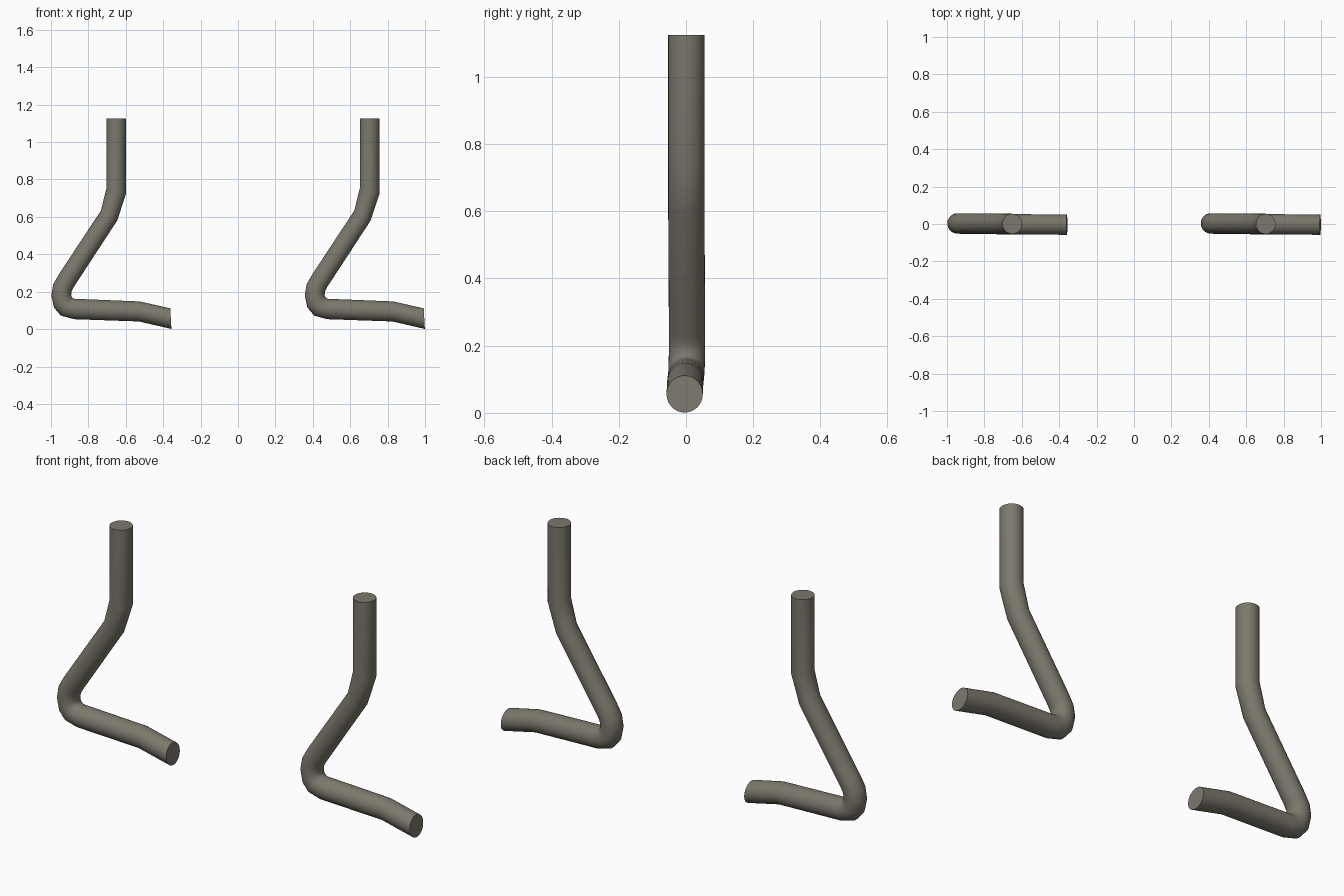
import bpy, bmesh, math
from mathutils import Vector

if "Cube" in bpy.data.objects:
    bpy.data.objects.remove(bpy.data.objects["Cube"])

SIDES = 32
RADIUS = 0.054

# Bent tube cross-sections: outer (x, z), inner (x, z), centre y
RINGS = [
    ((-0.704, 1.125), (-0.598, 1.125), 0.001),
    ((-0.704, 0.752), (-0.598, 0.726), 0.001),
    ((-0.733, 0.634), (-0.646, 0.580), 0.001),
    ((-0.957, 0.294), (-0.880, 0.222), 0.003),
    ((-0.988, 0.240), (-0.889, 0.203), 0.003),
    ((-0.998, 0.180), (-0.892, 0.182), 0.003),
    ((-0.984, 0.115), (-0.888, 0.170), 0.002),
    ((-0.947, 0.072), (-0.882, 0.164), 0.001),
    ((-0.877, 0.053), (-0.872, 0.162), 0.000),
    ((-0.530, 0.041), (-0.526, 0.148), -0.002),
    ((-0.356, 0.001), (-0.362, 0.111), -0.004),
]

metal = bpy.data.materials.new("dull grey metal")
metal.diffuse_color = (0.2, 0.187, 0.15, 1)
metal.use_nodes = True
metal.node_tree.nodes["Principled BSDF"].inputs["Base Color"].default_value = metal.diffuse_color


def bent_tube(name, offset):
    bm = bmesh.new()
    loops = []
    for outer, inner, y in RINGS:
        a = Vector((outer[0] + offset, y, outer[1]))
        b = Vector((inner[0] + offset, y, inner[1]))
        mid, half = (a + b) / 2, (a - b) / 2
        side = Vector((0, RADIUS, 0))
        angles = [2 * math.pi * i / SIDES for i in range(SIDES)]
        loops.append([bm.verts.new(mid + half * math.cos(t) + side * math.sin(t))
                      for t in angles])
    # Tube walls
    for p, q in zip(loops, loops[1:]):
        for i in range(SIDES):
            j = (i + 1) % SIDES
            bm.faces.new((p[i], p[j], q[j], q[i]))
    # Flat end caps
    bm.faces.new(loops[0])
    bm.faces.new(loops[-1])
    bmesh.ops.recalc_face_normals(bm, faces=bm.faces)
    mesh = bpy.data.meshes.new(name)
    bm.to_mesh(mesh)
    bm.free()
    mesh.materials.append(metal)
    obj = bpy.data.objects.new(name, mesh)
    bpy.context.collection.objects.link(obj)
    bpy.ops.object.select_all(action='DESELECT')
    obj.select_set(True)
    bpy.context.view_layer.objects.active = obj
    bpy.ops.object.shade_smooth_by_angle(angle=math.radians(40))


# Two identical pipes side by side
bent_tube("left_pipe", 0.0)
bent_tube("right_pipe", 1.355)
